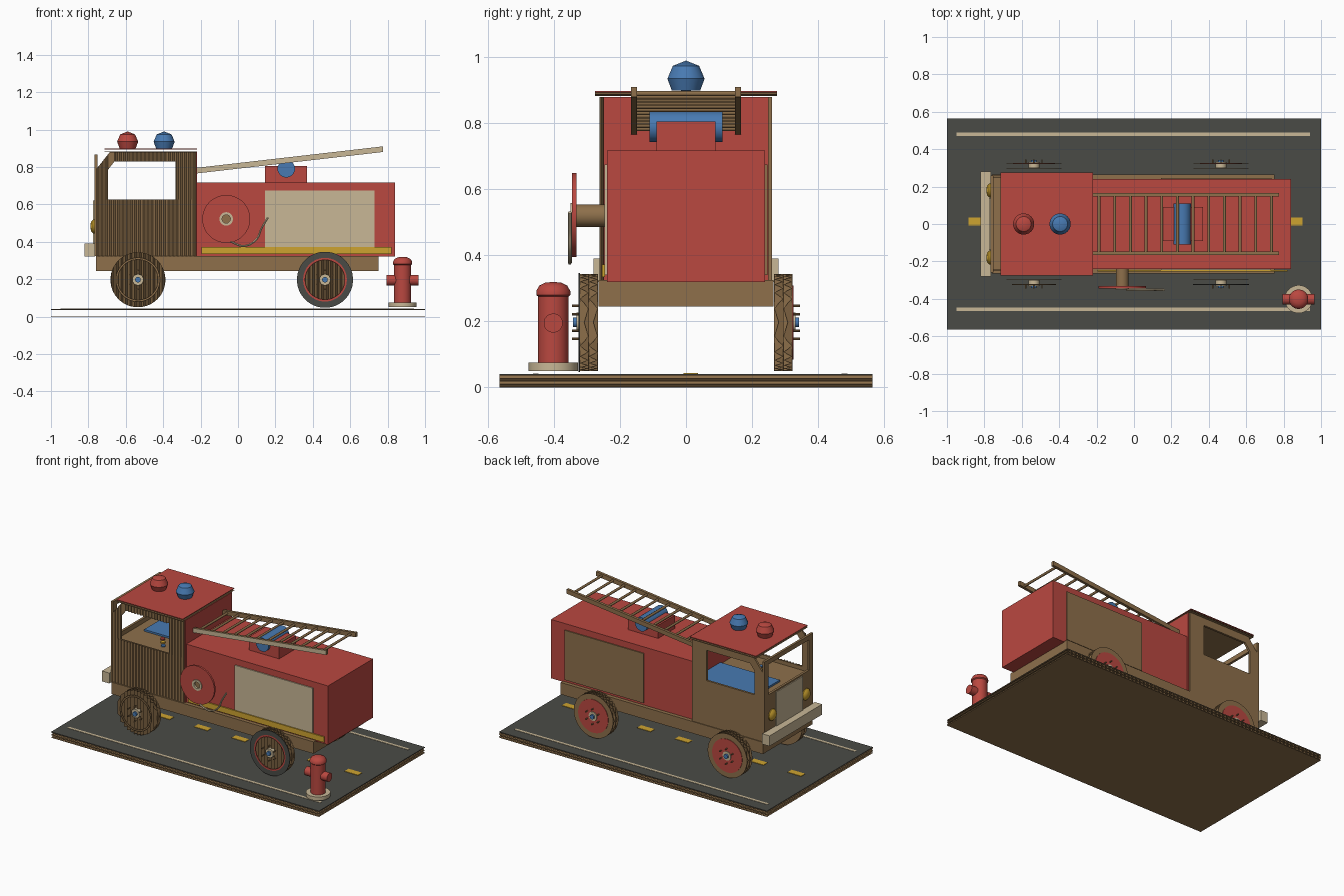
import bpy, bmesh, math
from mathutils import Vector

if "Cube" in bpy.data.objects:
    bpy.data.objects.remove(bpy.data.objects["Cube"])


def mat(name, r, g, b):
    m = bpy.data.materials.new(name)
    m.diffuse_color = [(c / 255 / 12.92 if c < 11 else ((c / 255 + .055) / 1.055) ** 2.4) for c in (r, g, b)] + [1]
    m.use_nodes = True
    m.node_tree.nodes["Principled BSDF"].inputs["Base Color"].default_value = m.diffuse_color
    return m


RED = mat("red paint", 186, 72, 64)
BLUE = mat("blue paint", 72, 122, 178)
BROWN = mat("cardboard brown", 142, 112, 75)
BEIGE = mat("pale paper", 200, 183, 150)
YELLOW = mat("yellow paint", 206, 164, 48)
DARK = mat("asphalt grey", 74, 75, 70)


def finish(name, bm, m, smooth=False):
    me = bpy.data.meshes.new(name)
    bmesh.ops.remove_doubles(bm, verts=bm.verts, dist=1e-5)
    bmesh.ops.recalc_face_normals(bm, faces=bm.faces)
    bm.to_mesh(me)
    bm.free()
    me.materials.append(m)
    ob = bpy.data.objects.new(name, me)
    bpy.context.collection.objects.link(ob)
    if smooth:
        bpy.context.view_layer.objects.active = ob
        ob.select_set(True)
        bpy.ops.object.shade_smooth_by_angle(angle=math.radians(40))
        ob.select_set(False)
    return ob


def box(name, x, y, z, m):
    bm = bmesh.new()
    bmesh.ops.create_cube(bm, size=1)
    for v in bm.verts:
        v.co = [a[0] + (c + .5) * (a[1] - a[0]) for a, c in zip((x, y, z), v.co)]
    return finish(name, bm, m)


def prism(name, pts, y0, y1, m):
    """Extrude an xz outline along y."""
    bm = bmesh.new()
    f = bm.faces.new([bm.verts.new((x, y0, z)) for x, z in pts])
    r = bmesh.ops.extrude_face_region(bm, geom=[f])
    for v in r["geom"]:
        if isinstance(v, bmesh.types.BMVert):
            v.co.y = y1
    return finish(name, bm, m)


def lathe(name, c, axis, prof, m, n=40, closed=False):
    """Spin (radius, height) points round an axis through c."""
    bm = bmesh.new()
    rings = []
    for r, h in prof:
        ring = []
        for i in range(n):
            a = 2 * math.pi * (i + .5) / n
            u, w = r * math.cos(a), r * math.sin(a)
            p = {"x": (h, u, w), "y": (u, h, w), "z": (u, w, h)}[axis]
            ring.append(bm.verts.new(Vector(c) + Vector(p)))
        rings.append(ring)
    pairs = list(zip(rings, rings[1:])) + ([(rings[-1], rings[0])] if closed else [])
    for a, b in pairs:
        for i in range(n):
            bm.faces.new((a[i], a[i - 1], b[i - 1], b[i]))
    return finish(name, bm, m, True)


def disc(name, c, axis, r, h0, h1, m, n=40):
    return lathe(name, c, axis, [(0, h0), (r, h0), (r, h1), (0, h1)], m, n)


def ring(name, c, axis, r0, r1, h0, h1, m):
    return lathe(name, c, axis, [(r0, h0), (r1, h0), (r1, h1), (r0, h1)], m, 40, True)


def wave(name, u0, u1, pitch, d0, d1, lo, hi, place, m=BROWN):
    """Corrugated sheet: wavy along u in depth d, straight from lo(u) to hi(u)."""
    bm = bmesh.new()
    n = max(4, round((u1 - u0) / pitch) * 4)
    prev = None
    for i in range(n + 1):
        u = u0 + (u1 - u0) * i / n
        d = d0 + (d1 - d0) * (.5 + .5 * math.sin(i * math.pi / 2))
        cur = [bm.verts.new(place(u, d, lo(u))), bm.verts.new(place(u, d, hi(u)))]
        if prev:
            bm.faces.new((prev[0], cur[0], cur[1], prev[1]))
        prev = cur
    return finish(name, bm, m)


def const(v):
    return lambda u: v


# Road: open corrugated board with an asphalt top and painted lines
box("road_bottom_liner", (-1, 1), (-.565, .565), (0, .002), BROWN)
box("road_middle_liner", (-1, 1), (-.565, .565), (.018, .020), BROWN)
box("road_upper_liner", (-1, 1), (-.565, .565), (.035, .037), BROWN)
box("road_surface", (-1, 1), (-.565, .565), (.037, .04), DARK)
for i, (a, b) in enumerate(((.002, .018), (.02, .035))):
    wave(f"road_fluting_{i}", -1, 1, .03, a, b, const(-.565), const(.565), lambda u, d, v: (u, v, d))
for i in range(7):
    x = -.835 + i * .281
    box(f"centre_dash_{i}", (x - .05, x + .05), (-.007, .036), (.039, .043), YELLOW)
for i, y in enumerate((-.455, .48)):
    box(f"edge_line_{i}", (-.95, .94), (y - .009, y + .009), (.039, .042), BEIGE)

# Chassis, bumper and rear body
box("chassis", (-.76, .75), (-.265, .265), (.245, .325), BROWN)
box("bumper", (-.82, -.765), (-.28, .28), (.32, .39), BEIGE)
box("body", (-.22, .84), (-.24, .24), (.32, .717), RED)
box("front_locker_panel", (.145, .73), (-.247, -.239), (.34, .675), BEIGE)
box("back_locker_panel", (.145, .735), (.239, .247), (.34, .675), BROWN)
box("side_stripe", (-.195, .82), (-.254, -.246), (.335, .372), YELLOW)

# Cab: side walls with a window gap, front frame, back wall, roof
SIDE_PARTS = {
    "sill": [(-.76, .325), (-.225, .325), (-.225, .626), (-.76, .626)],
    "front_post": [(-.76, .626), (-.695, .626), (-.695, .785), (-.66, .83), (-.66, .88), (-.685, .88), (-.76, .785)],
    "back_post": [(-.335, .626), (-.225, .626), (-.225, .88), (-.335, .88)],
    "top_rail": [(-.66, .83), (-.335, .83), (-.335, .88), (-.66, .88)],
}
for part, pts in SIDE_PARTS.items():
    prism(f"right_cab_{part}", pts, -.252, -.244, BROWN)
    prism(f"left_cab_{part}", pts, .246, .26, BROWN)


def slope(u):
    return min(.88, .785 + (u + .76) * 1.27)


for part, a, b, lo, hi in (("sill", -.76, -.225, .325, .626), ("back_post", -.335, -.225, .626, .88),
                           ("top_rail", -.66, -.335, .83, .88)):
    wave(f"cab_fluting_{part}", a, b, .022, -.252, -.262, const(lo), const(hi), lambda u, d, v: (u, d, v))
wave("cab_fluting_front_post", -.76, -.695, .022, -.252, -.262, const(.626), slope, lambda u, d, v: (u, d, v))
box("cab_front_panel", (-.768, -.752), (-.26, .26), (.325, .63), BROWN)
box("cab_windscreen_header", (-.768, -.752), (-.26, .26), (.835, .866), BROWN)
for s, nm in ((-1, "right"), (1, "left")):
    box(f"{nm}_windscreen_post", (-.768, -.752), sorted((s * .26, s * .215)), (.63, .866), BROWN)
    lathe(f"{nm}_headlight", (-.768, s * .18, .482), "x",
          [(0, -.022), (.026, -.018), (.038, -.006), (.038, 0), (0, 0)], YELLOW, 24)
box("grille", (-.774, -.766), (-.14, .14), (.385, .62), BEIGE)
box("cab_back_wall", (-.235, -.218), (-.25, .25), (.325, .88), RED)
box("cab_inner_deck", (-.752, -.235), (-.244, .246), (.59, .60), BROWN)
box("seat", (-.68, -.236), (-.03, .24), (.60, .612), BLUE)
for i, (x, y, m) in enumerate(((-.52, -.06, RED), (-.49, -.10, YELLOW), (-.46, -.14, BLUE))):
    disc(f"dash_button_{i}", (x, y, .6), "z", .015, 0, .008, m, 16)
box("roof_lower_liner", (-.715, -.22), (-.275, .275), (.882, .884), BROWN)
wave("roof_fluting", -.715, -.22, .025, .884, .894, const(-.275), const(.275), lambda u, d, v: (u, v, d))
box("roof_top", (-.715, -.22), (-.275, .275), (.894, .898), RED)

# Roof beacons
for nm, x, m in (("red_beacon", -.59, RED), ("blue_beacon", -.395, BLUE)):
    prof = [(0, .898)] + [(.057 * math.cos(a), .935 + .055 * math.sin(a))
                          for a in (math.radians(d) for d in (-40, 0, 45, 90))]
    lathe(nm, (x, 0, 0), "z", prof, m, 20)

# Ladder mount and ladder
box("ladder_mount", (.145, .37), (-.09, .09), (.715, .805), RED)
disc("ladder_drum", (.258, 0, .79), "y", .047, -.11, .11, BLUE, 14)


def ladder_z(x):
    return .78 + (x + .225) * .115


for nm, y, m in (("right_ladder_rail", -.157, BEIGE), ("left_ladder_rail", .157, BROWN)):
    ends = [(-.225, ladder_z(-.225)), (.775, ladder_z(.775))]
    pts = [(x, z - .015) for x, z in ends] + [(x, z + .015) for x, z in reversed(ends)]
    rail = prism(nm, pts, y - .009, y + .009, m)
    rail.data.materials.append(BROWN)
    for f in rail.data.polygons:
        f.material_index = 0 if f.normal.y < -.5 else 1
for i in range(12):
    x = -.187 + i * .0838
    disc(f"ladder_rung_{i}", (x, 0, ladder_z(x)), "y", .008, -.15, .15, BROWN, 10)

# Wheels: open vertical fluting between thin round liners
R = .147
for s, side in ((-1, "right"), (1, "left")):
    for x, end in ((-.535, "front"), (.465, "rear")):
        nm, c = f"{side}_{end}_wheel", (x, 0, .197)
        for k, y in enumerate((.266, .294)):
            disc(f"{nm}_liner_{k}", c, "y", R, s * y, s * (y + .002), BROWN)

        def edge(u):
            return math.sqrt(max(0, R * R - u * u))
        for k, (a, b) in enumerate(((.268, .294), (.296, .321))):
            wave(f"{nm}_fluting_{k}", -R, R, .024, s * a, s * b, lambda u: -edge(u), edge,
                 lambda u, d, v, x=x: (x + u, d, .197 + v))
        if s > 0:
            disc(f"{nm}_outer_liner", c, "y", R, .321, .323, BROWN)
            disc(f"{nm}_red_face", c, "y", .112, .323, .326, RED)
        elif end == "front":
            ring(f"{nm}_rim_ring", c, "y", .108, .118, -.325, -.32, BROWN)
        else:
            ring(f"{nm}_tyre_face", c, "y", .117, .15, -.325, -.321, DARK)
            ring(f"{nm}_rim_ring", c, "y", .106, .117, -.325, -.321, RED)
        disc(f"{nm}_hub", c, "y", .03, s * .3, s * .331, BEIGE, 24)
        disc(f"{nm}_hub_cap", c, "y", .015, s * .331, s * .342, BLUE, 16)
    for x, end in ((-.535, "front"), (.465, "rear")):
        for k in range(6):
            a = k * math.pi / 3 + math.pi / 6
            disc(f"{side}_{end}_rivet_{k}", (x + .05 * math.cos(a), 0, .197 + .05 * math.sin(a)), "y",
                 .004, s * .325, s * .346, BROWN, 8)

# Hose reel with a loose hose end
disc("reel_axle", (-.063, 0, .52), "y", .035, -.335, -.235, BROWN, 20)
ring("reel_disc", (-.063, 0, .522), "y", .033, .128, -.345, -.332, RED)
ring("reel_collar", (-.063, 0, .522), "y", .022, .036, -.35, -.332, BEIGE)
cu = bpy.data.curves.new("hose", "CURVE")
cu.dimensions = "3D"
cu.bevel_depth = .006
cu.bevel_resolution = 1
cu.use_fill_caps = True
sp = cu.splines.new("BEZIER")
path = [(-.04, .40), (.035, .378), (.10, .415), (.125, .47), (.16, .53)]
sp.bezier_points.add(len(path) - 1)
for p, (x, z) in zip(sp.bezier_points, path):
    p.co = (x, -.352, z)
    p.handle_left_type = p.handle_right_type = "AUTO"
cu.materials.append(BEIGE)
hose = bpy.data.objects.new("hose", cu)
bpy.context.collection.objects.link(hose)
bpy.context.view_layer.objects.active = hose
hose.select_set(True)
bpy.ops.object.convert(target="MESH")

# Fire hydrant
H = (.88, -.402, 0)
disc("hydrant_base", H, "z", .075, .05, .075, BEIGE, 28)
lathe("hydrant_body", H, "z", [(0, .07), (.046, .07), (.046, .275), (.052, .28), (.052, .292),
                              (.043, .308), (.025, .317), (0, .32)], RED, 24)
disc("hydrant_outlets", (.88, -.402, .195), "x", .029, -.085, .085, RED, 20)
